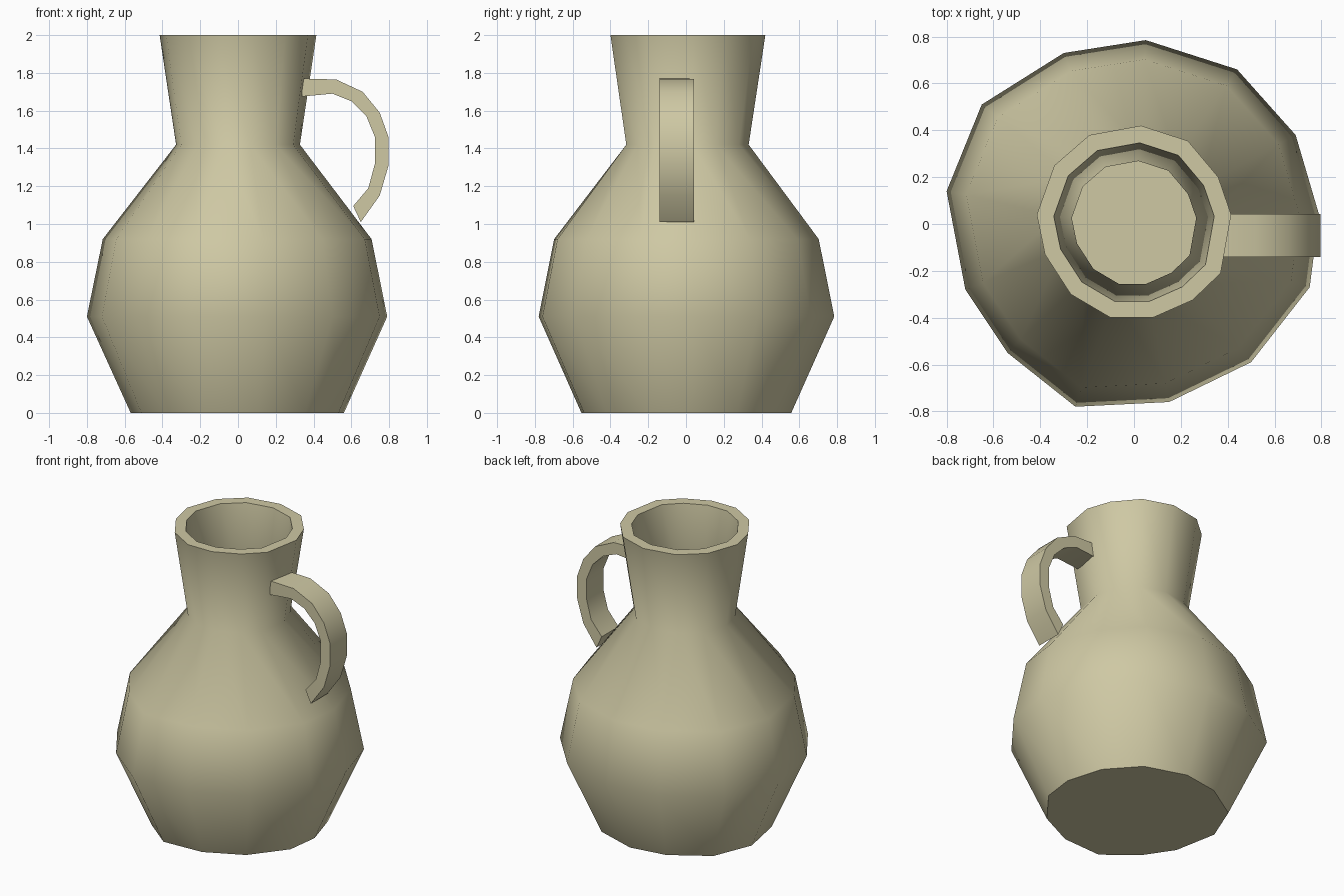
import bpy, bmesh, math

if "Cube" in bpy.data.objects:
    bpy.data.objects.remove(bpy.data.objects["Cube"])

# Hand-cut 13-sided outlines: belly and neck (x, y)
BELLY = [(.05, .785), (.44, .66), (.69, .38), (.79, .04), (.75, -.27), (.5, -.59), (.15, -.76),
         (-.25, -.78), (-.54, -.55), (-.72, -.28), (-.8, .14), (-.65, .51), (-.3, .73)]
NECK = [(.03, .42), (.23, .355), (.36, .2), (.415, .04), (.37, -.21), (.25, -.325), (.08, -.4),
        (-.1, -.4), (-.27, -.3), (-.38, -.13), (-.415, .04), (-.34, .25), (-.19, .38)]


def finish(name, bm):
    bmesh.ops.recalc_face_normals(bm, faces=bm.faces)
    me = bpy.data.meshes.new(name)
    bm.to_mesh(me)
    bm.free()
    ob = bpy.data.objects.new(name, me)
    bpy.context.collection.objects.link(ob)
    mat = bpy.data.materials.get("clay") or bpy.data.materials.new("clay")
    mat.diffuse_color = (0.62, 0.58, 0.37, 1)
    mat.use_nodes = True
    mat.node_tree.nodes["Principled BSDF"].inputs["Base Color"].default_value = mat.diffuse_color
    me.materials.append(mat)
    bpy.ops.object.select_all(action='DESELECT')
    ob.select_set(True)
    bpy.context.view_layer.objects.active = ob
    bpy.ops.object.shade_smooth_by_angle(angle=math.radians(50))
    return ob


def loft(bm, rings):
    # Bridge consecutive vertex rings and cap both ends
    n = len(rings[0])
    for a, b in zip(rings, rings[1:]):
        for i in range(n):
            j = (i + 1) % n
            bm.faces.new((a[i], a[j], b[j], b[i]))
    bm.faces.new(rings[0])
    bm.faces.new(rings[-1])


# Jug body: outer wall up to the rim, then inner wall down to the floor
profile = [(BELLY, .71, 0), (BELLY, 1, .51), (BELLY, .895, .92), (NECK, .79, 1.42), (NECK, 1, 2),
           (NECK, .825, 2), (NECK, .64, 1.42), (BELLY, .79, .9), (BELLY, .9, .51), (BELLY, .66, .07)]
bm = bmesh.new()
loft(bm, [[bm.verts.new((x * s, y * s, z)) for x, y in shape] for shape, s, z in profile])
finish("jug_body", bm)

# Handle: flat strap, outer and inner side points (x, z)
outer = [(.34, 1.77), (.52, 1.765), (.66, 1.70), (.75, 1.59), (.797, 1.46), (.797, 1.31), (.75, 1.15), (.65, 1.01)]
inner = [(.34, 1.675), (.50, 1.69), (.60, 1.65), (.68, 1.57), (.725, 1.46), (.725, 1.32), (.69, 1.19), (.61, 1.095)]
bm = bmesh.new()
rings = []
for (ox, oz), (ix, iz) in zip(outer, inner):
    rings.append([bm.verts.new(p) for p in
                  ((ox, -.14, oz), (ox, .042, oz), (ix, .042, iz), (ix, -.14, iz))])
loft(bm, rings)
finish("handle", bm)
